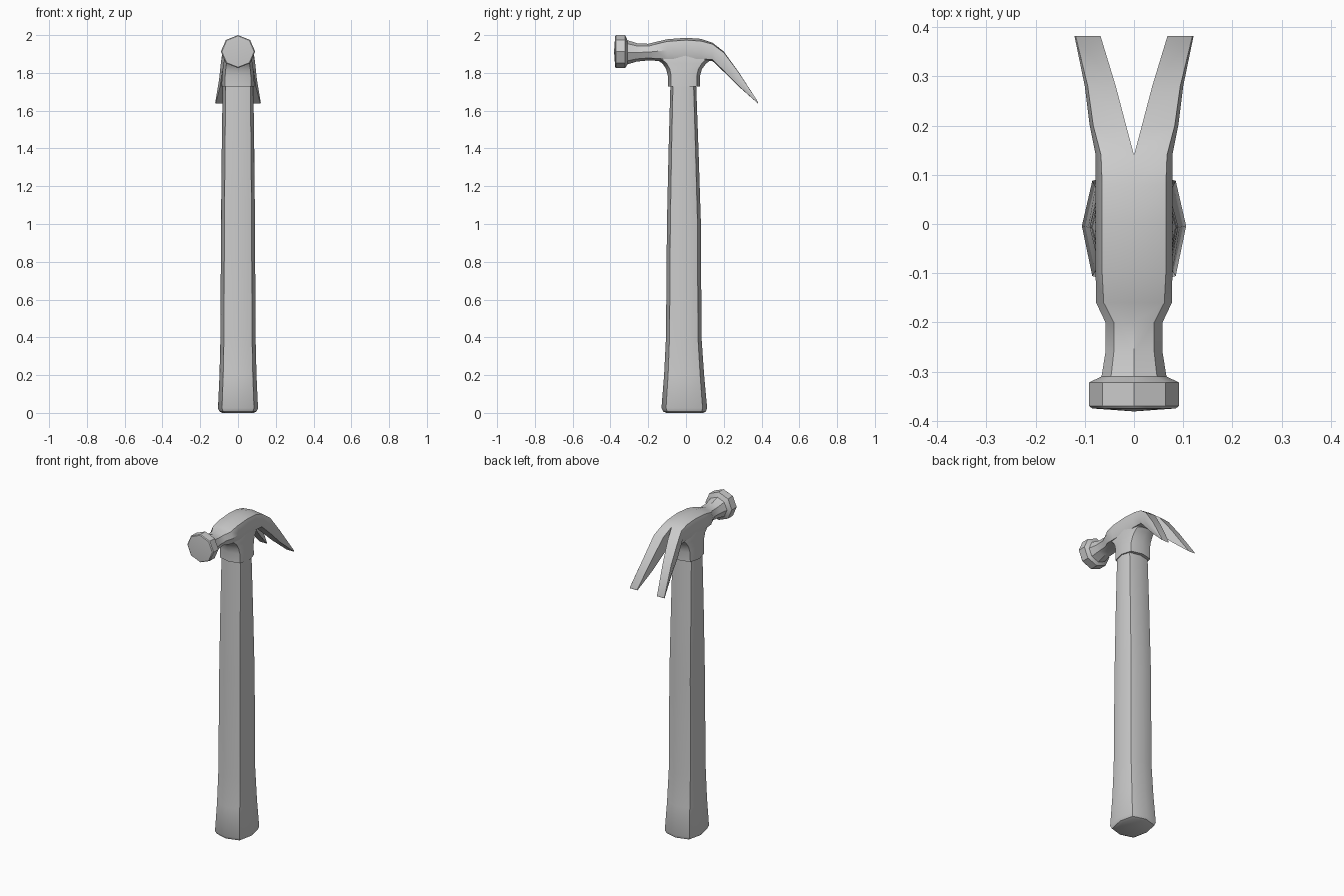
import bpy, bmesh


def finish(name, bm, angle=0.6):
    bmesh.ops.remove_doubles(bm, verts=bm.verts, dist=0.0005)
    bmesh.ops.recalc_face_normals(bm, faces=bm.faces)
    me = bpy.data.meshes.new(name)
    bm.to_mesh(me)
    bm.free()
    ob = bpy.data.objects.new(name, me)
    bpy.context.collection.objects.link(ob)
    bpy.ops.object.select_all(action='DESELECT')
    ob.select_set(True)
    bpy.context.view_layer.objects.active = ob
    bpy.ops.object.shade_smooth_by_angle(angle=angle)
    return ob


def upright(name, rings):
    """Loft bulged-rectangle sections (z, half width, front y, back y)."""
    bm = bmesh.new()
    loops = []
    for z, w, a, b in rings:
        c, d = 0.8 * w, 0.1 * (b - a)
        pts = [(0, a), (c, a + d), (w, (a + b) / 2 + 0.005), (c, b - d),
               (0, b), (-c, b - d), (-w, (a + b) / 2 + 0.005), (-c, a + d)]
        loops.append([bm.verts.new((x, y, z)) for x, y in pts])
    for p, q in zip(loops, loops[1:]):
        for i in range(8):
            j = (i + 1) % 8
            bm.faces.new((p[i], p[j], q[j], q[i]))
    bm.faces.new(loops[0][::-1])
    bm.faces.new(loops[-1])
    return finish(name, bm)


# Handle with flared, rounded butt
upright("handle", [
    (0.0, 0.082, -0.105, 0.09), (0.007, 0.098, -0.12, 0.105),
    (0.025, 0.106, -0.13, 0.112), (0.2, 0.098, -0.116, 0.096),
    (0.4, 0.093, -0.106, 0.082), (1.0, 0.09, -0.101, 0.079),
    (1.4, 0.086, -0.092, 0.066), (1.76, 0.081, -0.082, 0.053)])

# Socket under the head that grips the handle
upright("head_socket", [
    (1.727, 0.087, -0.096, 0.074), (1.785, 0.085, -0.096, 0.074),
    (1.82, 0.081, -0.105, 0.084), (1.85, 0.077, -0.125, 0.107),
    (1.867, 0.074, -0.15, 0.13), (1.9, 0.068, -0.15, 0.13)])

# Head: y, inner x, outer x, top z, bottom z, corner factor in x, in z
R = 0.707
head = [
    (-0.381, 0, 0, 1.913, 1.913, R, R),
    (-0.375, 0, 0.085, 1.996, 1.83, R, R),
    (-0.37, 0, 0.091, 2.0, 1.826, R, R),
    (-0.322, 0, 0.091, 2.0, 1.826, R, R),
    (-0.31, 0, 0.066, 1.973, 1.845, R, R),
    (-0.26, 0, 0.058, 1.957, 1.86, R, R),
    (-0.2, 0, 0.058, 1.954, 1.866, R, R),
    (-0.16, 0, 0.077, 1.964, 1.864, 0.8, 0.76),
    (-0.1, 0, 0.078, 1.978, 1.862, 0.83, 0.8),
    (0.0, 0, 0.078, 1.986, 1.86, 0.83, 0.8),
    (0.08, 0, 0.078, 1.98, 1.862, 0.83, 0.8),
    (0.14, 0, 0.078, 1.96, 1.863, 0.86, 0.84),
    (0.2, 0.016, 0.09, 1.913, 1.806, 0.92, 0.9),
    (0.28, 0.037, 0.1, 1.803, 1.727, 0.94, 0.95),
    (0.382, 0.068, 0.121, 1.645, 1.637, 0.98, 1)]
FORK = 11   # ring where the claw splits

bm = bmesh.new()
for s in (1, -1):
    loops = []
    for y, xi, w, t, b, cx, cz in head:
        m, h = (t + b) / 2, (t - b) / 2
        pts = [(xi, t), (cx * w, m + cz * h), (w, m), (cx * w, m - cz * h), (xi, b)]
        loops.append([bm.verts.new((s * x, y, z)) for x, z in pts])
    for k, (p, q) in enumerate(zip(loops, loops[1:])):
        for i in range(5 if k >= FORK else 4):
            j = (i + 1) % 5
            bm.faces.new((p[i], p[j], q[j], q[i]))
    bm.faces.new(loops[-1])
finish("claw_head", bm)
